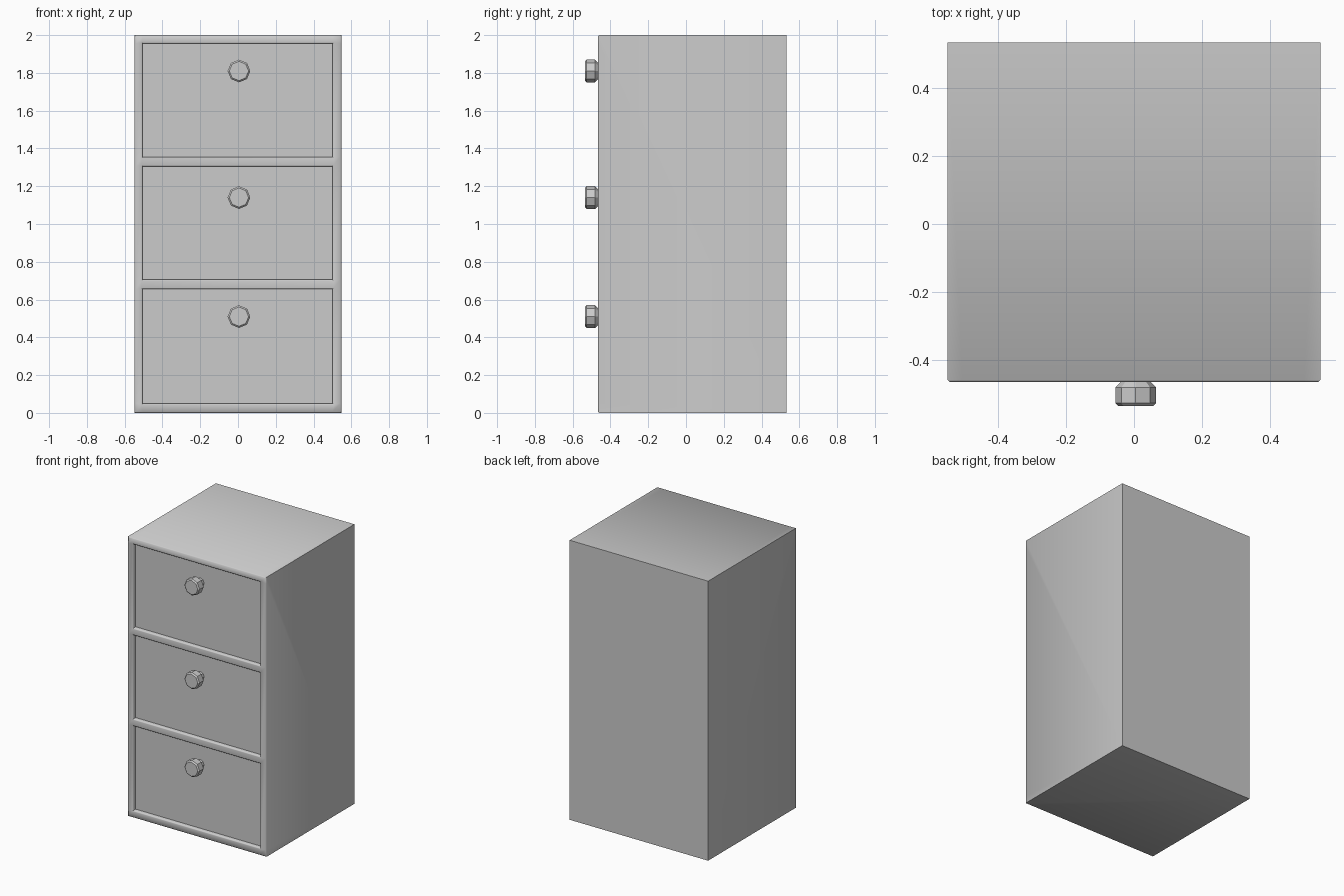
import bpy, bmesh, math
from mathutils import Matrix

if "Cube" in bpy.data.objects:
    bpy.data.objects.remove(bpy.data.objects["Cube"])

FRONT, BACK, HALF_W = -0.465, 0.533, 0.548
PANEL_Y = -0.435
XS = [-HALF_W, -0.505, 0.5, HALF_W]
ZS = [0, 0.05, 0.655, 0.705, 1.305, 1.355, 1.955, 2]


def finish(bm, name, smooth_angle=None):
    bmesh.ops.recalc_face_normals(bm, faces=bm.faces)
    mesh = bpy.data.meshes.new(name)
    bm.to_mesh(mesh)
    bm.free()
    obj = bpy.data.objects.new(name, mesh)
    bpy.context.collection.objects.link(obj)
    if smooth_angle:
        bpy.ops.object.select_all(action='DESELECT')
        obj.select_set(True)
        bpy.context.view_layer.objects.active = obj
        bpy.ops.object.shade_smooth_by_angle(angle=math.radians(smooth_angle))
    return obj


# Cabinet: front grid with three drawer cells pushed in, then closed behind
bm = bmesh.new()
g = [[bm.verts.new((x, FRONT, z)) for z in ZS] for x in XS]
for i in range(3):
    for j in range(7):
        ring = [g[i][j], g[i + 1][j], g[i + 1][j + 1], g[i][j + 1]]
        if i == 1 and j % 2 == 1:
            inner = [bm.verts.new((v.co.x, PANEL_Y, v.co.z)) for v in ring]
            bm.faces.new(inner)
            for k in range(4):
                n = (k + 1) % 4
                bm.faces.new((ring[k], ring[n], inner[n], inner[k]))
        else:
            bm.faces.new(ring)
bl, br, tr, tl = [bm.verts.new((x, BACK, z)) for x, z in
                  ((-HALF_W, 0), (HALF_W, 0), (HALF_W, 2), (-HALF_W, 2))]
bm.faces.new((bl, br, tr, tl))
bm.faces.new([*g[0], tl, bl])
bm.faces.new([*g[3], tr, br])
bm.faces.new([*[c[0] for c in g], br, bl])
bm.faces.new([*[c[-1] for c in g], tr, tl])
bmesh.ops.recalc_face_normals(bm, faces=bm.faces)

# Small chamfer on the front edges only
edges = [e for e in bm.edges
         if all(abs(v.co.y - FRONT) < 1e-5 for v in e.verts)
         and e.calc_face_angle(0) > 0.1]
bmesh.ops.bevel(bm, geom=edges, offset=0.006, offset_type='OFFSET',
                segments=1, profile=0.5, affect='EDGES')
finish(bm, "cabinet", 50)

# Eight-sided knobs: (y, radius) profile from panel to face
PROFILE = [(PANEL_Y + 0.002, 0.032), (-0.457, 0.032), (-0.463, 0.042),
           (-0.481, 0.06), (-0.527, 0.06), (-0.535, 0.051)]
for label, z in (("top", 1.81), ("middle", 1.14), ("bottom", 0.51)):
    bm = bmesh.new()
    rings = [[bm.verts.new((0.005 + r * math.cos(k * math.pi / 4), y,
                            z + r * math.sin(k * math.pi / 4)))
              for k in range(8)] for y, r in PROFILE]
    for a, b in zip(rings, rings[1:]):
        for k in range(8):
            n = (k + 1) % 8
            bm.faces.new((a[k], a[n], b[n], b[k]))
    bm.faces.new(rings[0])
    bm.faces.new(rings[-1])
    finish(bm, label + "_drawer_knob")
